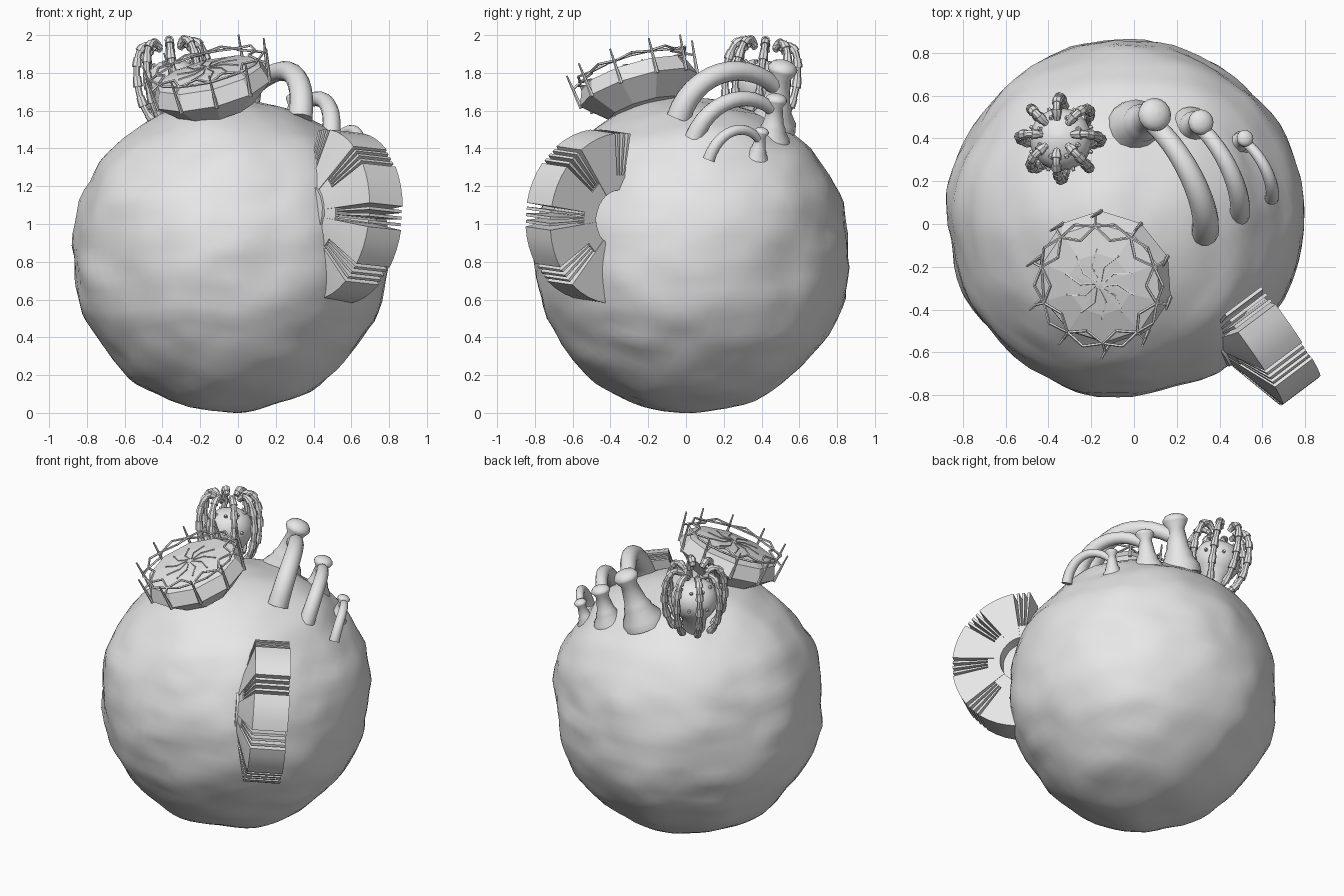
import bpy, bmesh, math
from mathutils import Vector, Matrix, noise, geometry

cube = bpy.data.objects.get("Cube")
if cube:
    bpy.data.objects.remove(cube, do_unlink=True)

stone = bpy.data.materials.new("stone_grey")
stone.use_nodes = True
stone.diffuse_color = (0.8, 0.8, 0.8, 1)
stone.node_tree.nodes["Principled BSDF"].inputs["Base Color"].default_value = (0.8, 0.8, 0.8, 1)


def finish(bm, name, smooth=0):
    bmesh.ops.recalc_face_normals(bm, faces=bm.faces[:])
    mesh = bpy.data.meshes.new(name)
    bm.to_mesh(mesh)
    bm.free()
    mesh.materials.append(stone)
    obj = bpy.data.objects.new(name, mesh)
    bpy.context.collection.objects.link(obj)
    if smooth:
        bpy.ops.object.select_all(action='DESELECT')
        obj.select_set(True)
        bpy.context.view_layer.objects.active = obj
        bpy.ops.object.shade_smooth_by_angle(angle=math.radians(smooth))


def skin(bm, rings):
    """Join rings of points into a capped skin."""
    rings = [[bm.verts.new(p) for p in ring] for ring in rings]
    n = len(rings[0])
    for a, b in zip(rings, rings[1:]):
        for i in range(n):
            j = (i + 1) % n
            bm.faces.new((a[i], a[j], b[j], b[i]))
    bm.faces.new(rings[0][::-1])
    bm.faces.new(rings[-1])


def tube(bm, path, r0, r1, sides=6):
    """Sweep a tapering round section along a path."""
    path = [Vector(p) for p in path]
    last = len(path) - 1
    rings, prev, side = [], None, None
    for k, p in enumerate(path):
        t = (path[min(k + 1, last)] - path[max(k - 1, 0)]).normalized()
        side = t.orthogonal() if prev is None else prev.rotation_difference(t) @ side
        side = side.normalized()
        prev, up = t, t.cross(side)
        r = r0 + (r1 - r0) * k / last
        angles = [math.tau * i / sides for i in range(sides)]
        rings.append([p + r * (side * math.cos(a) + up * math.sin(a)) for a in angles])
    skin(bm, rings)


def frame(origin, axis):
    """Local space with z along the axis and x kept as level as possible."""
    z = Vector(axis).normalized()
    x = Vector((0, 1, 0)).cross(z).normalized()
    turn = Matrix((x, z.cross(x), z)).transposed()
    return Matrix.Translation(origin) @ turn.to_4x4()


def polar(m, r, angle, z):
    return m @ Vector((r * math.cos(angle), r * math.sin(angle), z))


def lathe(bm, m, profile, sides, turn=0):
    skin(bm, [[polar(m, max(r, 0.001), turn + math.tau * i / sides, z) for i in range(sides)]
              for r, z in profile])


# Rough boulder
bm = bmesh.new()
bmesh.ops.create_icosphere(bm, subdivisions=5, radius=1)
for v in bm.verts:
    d = v.co.normalized()
    bump = 0.03 * noise.noise(d * 2.2) + 0.02 * noise.noise(Vector((d.x * 3, d.y * 3, d.z * 7)))
    bump += 0.006 * noise.noise(d * 9) + 0.05 * max(0, d.z) * (1 - d.z * d.z)
    up = 0.84 if d.z > 0 else 0.825
    v.co = Vector((-0.04, 0.03, 0.825)) + Vector((d.x * 0.83, d.y * 0.83, d.z * up)) * (1 + bump)
finish(bm, "boulder", 40)

# Ten-sided dish with a shallow lid
dish = frame((-0.135, -0.25, 1.71), (-0.23, -0.28, 0.94))
bm = bmesh.new()
lathe(bm, dish, [(0.2, -0.11), (0.325, 0), (0.29, 0.085), (0.15, 0.115), (0, 0.125)], 10, math.pi / 10)
finish(bm, "dish")

# Spikes round the dish and the wire web between them
spikes, web = bmesh.new(), bmesh.new()
for i in range(10):
    a, half, b = (math.tau * (i + k) / 10 for k in (0.5, 1, 1.5))
    tube(spikes, [polar(dish, 0.32, a, -0.01), polar(dish, 0.345, a, 0.18)], 0.011, 0.005)
    tie, node = polar(dish, 0.335, a, 0.1), polar(dish, 0.285, a, 0.125)
    inner = polar(dish, 0.23, half, 0.14)
    for p, q in ((tie, node), (node, inner), (inner, polar(dish, 0.285, b, 0.125)),
                 (node, polar(dish, 0.31, half, 0.135)),
                 (polar(dish, 0.31, half, 0.135), polar(dish, 0.285, b, 0.125))):
        tube(web, [p, q], 0.007, 0.007, 5)
    tube(web, [polar(dish, 0.17, a, 0.114), polar(dish, 0.09, half, 0.122),
               polar(dish, 0.02, a, 0.127)], 0.005, 0.003, 4)
finish(spikes, "dish_spikes")
finish(web, "dish_web")

# Caged pod: core, studs and eight ringed arms
pod = frame((-0.345, 0.4, 1.785), (-0.1, 0.12, 0.98))
bm = bmesh.new()
lathe(bm, pod, [(0.06, -0.32), (0.08, -0.17), (0.12, -0.12), (0.145, -0.07), (0.145, -0.01),
                (0.12, 0.04), (0.07, 0.075), (0, 0.085)], 20)
finish(bm, "pod_core", 40)
studs, arms = bmesh.new(), bmesh.new()
for i in range(8):
    a = math.tau * i / 8
    h = a + math.pi / 8
    tube(studs, [polar(pod, 0.09, h, 0.05), polar(pod, 0.105, h, 0.07)], 0.014, 0.008)
    tube(studs, [polar(pod, 0.13, h, -0.04), polar(pod, 0.16, h, -0.04)], 0.014, 0.008)
    handles = [polar(pod, r, a, z) for r, z in ((0.11, -0.24), (0.24, -0.15), (0.2, 0.29), (0.075, 0.15))]
    path = geometry.interpolate_bezier(*handles, 25)
    tube(arms, path, 0.018, 0.018, 8)
    for k in range(1, 24, 4):
        tube(arms, path[k:k + 3], 0.026, 0.022, 8)
finish(studs, "pod_studs")
finish(arms, "pod_arms", 40)

# Three arched pipes, each leading to a flared funnel with a domed cap
pipes = [
    ("large", [(0.33, -0.04, 1.56), (0.36, 0.03, 1.80), (0.27, 0.3, 1.89), (0.09, 0.47, 1.73)],
     (0.0, 0.45, 1.50), (0.11, 0.52, 1.865), 1.0),
    ("middle", [(0.49, 0.04, 1.45), (0.52, 0.12, 1.67), (0.43, 0.35, 1.72), (0.3, 0.46, 1.60)],
     (0.26, 0.45, 1.42), (0.32, 0.48, 1.69), 0.76),
    ("small", [(0.645, 0.12, 1.34), (0.66, 0.17, 1.50), (0.61, 0.32, 1.55), (0.51, 0.39, 1.44)],
     (0.48, 0.37, 1.33), (0.525, 0.405, 1.51), 0.5),
]
funnel = [(0.13, 0), (0.125, 0.14), (0.09, 0.28), (0.09, 0.33), (0.072, 0.42), (0.052, 0.74),
          (0.078, 0.86), (0.078, 0.9), (0.06, 0.96), (0.03, 0.99), (0, 1)]
for name, handles, base, tip, size in pipes:
    bm = bmesh.new()
    path = geometry.interpolate_bezier(*[Vector(h) for h in handles], 13)
    tube(bm, path, 0.066 * size, 0.045 * size, 12)
    finish(bm, name + "_pipe", 40)
    bm = bmesh.new()
    axis = Vector(tip) - Vector(base)
    lathe(bm, frame(base, axis), [(r * size, h * axis.length) for r, h in funnel], 16)
    finish(bm, name + "_funnel", 40)

# Half-buried leaning wheel made of wedges and thin slats
hub = Vector((0.51, -0.42, 1.04))
lean = math.radians(5)
out, level = Vector((0.6, -0.8, 0)), Vector((0.8, 0.6, 0))
axle = level * math.cos(lean) - Vector((0, 0, math.sin(lean)))
rise = level * math.sin(lean) + Vector((0, 0, math.cos(lean)))


def sector(bm, start, end, profile, steps):
    rings = []
    for k in range(steps + 1):
        a = math.radians(start + (end - start) * k / steps)
        rings.append([hub + (out * math.cos(a) + rise * math.sin(a)) * r + axle * w for r, w in profile])
    skin(bm, rings)


bm = bmesh.new()
for start, end in ((-85, -51), (-35, -8), (8, 37), (53, 83)):
    sector(bm, start, end, [(0.15, 0.11), (0.455, 0.11), (0.455, -0.11), (0.15, -0.19)], 4)
finish(bm, "wheel_wedges", 15)
bm = bmesh.new()
for middle in (-43, 0, 45, 91):
    for shift in (-4.5, 0, 4.5):
        sector(bm, middle + shift - 1, middle + shift + 1,
               [(0.22, 0.105), (0.452, 0.105), (0.452, -0.108), (0.22, -0.165)], 1)
finish(bm, "wheel_slats")
bm = bmesh.new()
sector(bm, -85, 97, [(0.15, 0.107), (0.23, 0.107), (0.23, -0.165), (0.15, -0.187)], 20)
finish(bm, "wheel_inner_ring", 30)
bm = bmesh.new()
lathe(bm, frame(hub, axle), [(0.16, -0.2), (0.16, 0.02)], 20)
finish(bm, "wheel_hub", 40)
